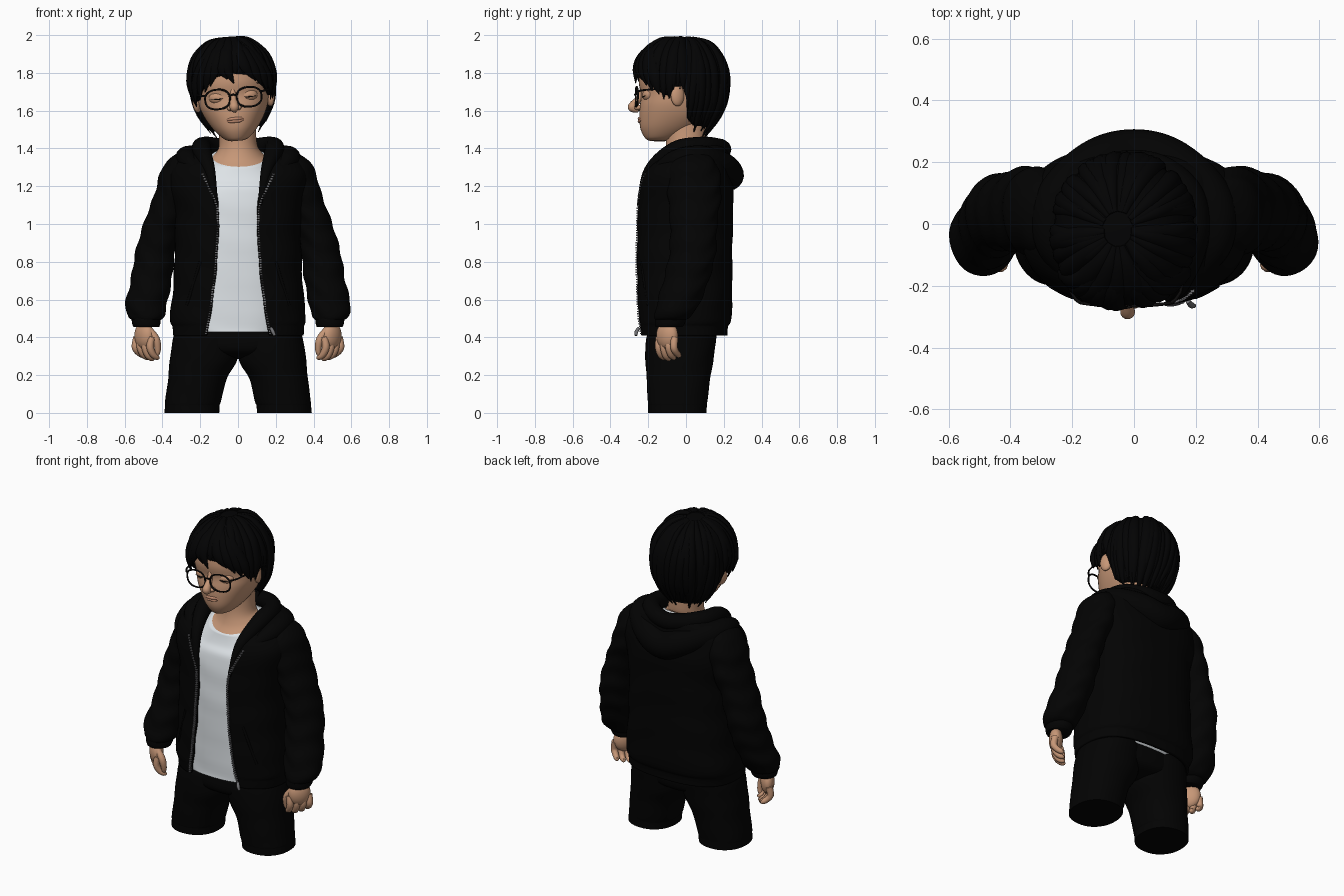
import bpy, bmesh, math, random
from math import sin, cos, pi, radians
from mathutils import Vector, Matrix

random.seed(4)

def material(name, c):
    m = bpy.data.materials.new(name)
    m.diffuse_color = (*c, 1)
    return m

SKIN = material("skin", (0.57, 0.31, 0.185))
LIP = material("lip", (0.51, 0.25, 0.155))
CLOTH = material("black_cloth", (0.0008, 0.0008, 0.0008))
HAIR = material("black_hair", (0.0008, 0.0008, 0.001))
FRAME = material("dark_frame", (0.004, 0.0035, 0.0035))
SHIRT = material("pale_shirt", (0.73, 0.77, 0.80))
METAL = material("zip_metal", (0.16, 0.16, 0.17))

# The head leans slightly to one side
LEAN = Matrix.Translation((-0.01, 0, 1.5)) @ Matrix.Rotation(radians(-5), 4, 'Y') @ Matrix.Translation((0, 0, -1.5))

def finish(name, bm, mat, head=False):
    bmesh.ops.recalc_face_normals(bm, faces=bm.faces)
    me = bpy.data.meshes.new(name)
    bm.to_mesh(me)
    bm.free()
    if head:
        me.transform(LEAN)
    me.polygons.foreach_set("use_smooth", [True] * len(me.polygons))
    me.set_sharp_from_angle(angle=radians(55))
    me.materials.append(mat)
    ob = bpy.data.objects.new(name, me)
    bpy.context.collection.objects.link(ob)
    return ob

def spline(pts, k):
    """Smooth curve through tuples of any length."""
    out, n = [], len(pts)
    for i in range(n - 1):
        a, b, c, d = pts[max(i - 1, 0)], pts[i], pts[i + 1], pts[min(i + 2, n - 1)]
        for j in range(k):
            t = j / k
            out.append(tuple(q + 0.5 * t * (r - p + t * (2 * p - 5 * q + 4 * r - s + t * (3 * (q - r) + s - p)))
                             for p, q, r, s in zip(a, b, c, d)))
    return out + [tuple(pts[-1])]

def skin_rings(bm, rings, closed=True, cap=True):
    vs = [[bm.verts.new(p) for p in r] for r in rings]
    n = len(vs[0])
    for a, b in zip(vs, vs[1:]):
        for i in range(n if closed else n - 1):
            j = (i + 1) % n
            bm.faces.new((a[i], a[j], b[j], b[i]))
    if cap:
        bm.faces.new(vs[0])
        bm.faces.new(vs[-1])

def loft(name, secs, mat, e=2.2, n=48, k=6, fold=(0, 0), gap=None, head=False, cap=True):
    """Stack of rounded sections (cx, cy, z, rx, ry, tilt)."""
    secs = [tuple(s) + (0,) * (6 - len(s)) for s in secs]
    rings = []
    for cx, cy, z, rx, ry, tilt in spline(secs, k):
        a0 = math.asin(min(gap(z) / rx, 0.97) ** (e / 2)) if gap else 0
        ring = []
        for i in range(n):
            a = a0 + (2 * pi - 2 * a0) * i / (n - 1 if gap else n)
            g = 1 + fold[0] * sin(fold[1] * z + 2.5 * sin(a + 0.6) + cos(3 * a))
            x = math.copysign(abs(sin(a)) ** (2 / e), sin(a)) * rx * g
            y = -math.copysign(abs(cos(a)) ** (2 / e), cos(a)) * ry * g
            ring.append((cx + x, cy + y, z + tilt * y))
        rings.append(ring)
    bm = bmesh.new()
    skin_rings(bm, rings, not gap, cap and not gap)
    return finish(name, bm, mat, head)

def add_tube(bm, pts, k=5, n=10, flat=1, ref=(0, 0, 1)):
    """Round tube through points (x, y, z, radius)."""
    path = spline(pts, k)
    u, rings = Vector(ref), []
    for i, p in enumerate(path):
        t = (Vector(path[min(i + 1, len(path) - 1)][:3]) - Vector(path[max(i - 1, 0)][:3])).normalized()
        u = u - t * u.dot(t)
        u = u.normalized() if u.length > 1e-4 else t.orthogonal().normalized()
        w = t.cross(u)
        rings.append([Vector(p[:3]) + max(p[3], 0.001) * (cos(2 * pi * j / n) * w + flat * sin(2 * pi * j / n) * u)
                      for j in range(n)])
    skin_rings(bm, rings)

def tubes(name, paths, mat, head=False, **kw):
    bm = bmesh.new()
    for p in paths:
        add_tube(bm, p, **kw)
    return finish(name, bm, mat, head)

def blob(name, loc, size, mat, head=False, rot=0):
    bm = bmesh.new()
    bmesh.ops.create_uvsphere(bm, u_segments=24, v_segments=14, radius=1,
                              matrix=Matrix.Translation(loc) @ Matrix.Rotation(rot, 4, 'Z') @ Matrix.Diagonal((*size, 1)))
    return finish(name, bm, mat, head)

def table(x, pts):
    for (a, p), (b, q) in zip(pts, pts[1:]):
        if x <= b:
            return p + (q - p) * max(0, (x - a) / (b - a))
    return pts[-1][1]

def flip(path, s):
    return [(s * p[0],) + tuple(p[1:]) for p in path]

# Jacket body, open at the front
BODY = [(0, -0.015, 0.41, 0.335, 0.225, 0), (0, -0.015, 0.46, 0.34, 0.23, 0), (0, -0.01, 0.50, 0.35, 0.24, 0),
        (0, -0.01, 0.65, 0.335, 0.245, 0), (0, -0.01, 0.85, 0.325, 0.245, 0), (0, -0.005, 1.05, 0.325, 0.245, 0),
        (0, 0, 1.2, 0.355, 0.24, 0), (0, 0.01, 1.29, 0.35, 0.215, 0), (0, 0.045, 1.37, 0.28, 0.17, 0),
        (0, 0.06, 1.42, 0.19, 0.14, 0)]
SQ = 2.6
def opening(z):
    return table(z, [(0.41, 0.165), (0.55, 0.14), (0.75, 0.115), (1.0, 0.1), (1.12, 0.105), (1.28, 0.14), (1.42, 0.16)])
jacket = loft("jacket_body", BODY, CLOTH, e=SQ, n=72, fold=(0.008, 30), gap=opening)
mod = jacket.modifiers.new("thickness", 'SOLIDIFY')
mod.thickness, mod.offset = 0.02, 0

def body_front(x, z):
    s = min(spline(BODY, 12), key=lambda q: abs(q[2] - z))
    return s[1] - s[4] * (1 - (abs(x) / s[3]) ** SQ) ** (1 / SQ)

# Hood lying on the shoulders: inner rim and draped outer layer
def u_shape(half):
    return half + flip(half[:-1], -1)[::-1]
tubes("hood_rim", [u_shape([(0.115, -0.25, 1.1, 0.01), (0.15, -0.195, 1.28, 0.03), (0.19, -0.06, 1.385, 0.05),
                            (0.18, 0.08, 1.41, 0.052), (0.1, 0.165, 1.405, 0.05), (0, 0.19, 1.395, 0.05)])], CLOTH, n=16, k=7)
tubes("hood_drape", [u_shape([(0.2, -0.18, 1.27, 0.02), (0.265, -0.06, 1.335, 0.055), (0.25, 0.08, 1.345, 0.07),
                              (0.13, 0.19, 1.3, 0.08), (0, 0.222, 1.26, 0.085)])], CLOTH, n=18, k=7)

# Zip teeth along both jacket edges, and the pull
bm = bmesh.new()
for s in (-1, 1):
    for i in range(66):
        z = 0.42 + 0.013 * i
        x = opening(z) + 0.006 + max(0, z - 1.08) * 0.25
        bmesh.ops.create_cube(bm, size=1, matrix=Matrix.Translation((s * x, body_front(x, z) - 0.012, z))
                              @ Matrix.Diagonal((0.012, 0.012, 0.007, 1)))
finish("zip_teeth", bm, METAL)
tubes("zip_pull", [[(0.175, -0.25, 0.45, 0.008), (0.185, -0.262, 0.43, 0.01), (0.195, -0.265, 0.41, 0.007)]], METAL)
tubes("pocket_welts", [[(s * x, body_front(x, z) - 0.008, z, 0.008) for x, z in ((0.2, 0.8), (0.23, 0.7), (0.27, 0.57))]
                       for s in (-1, 1)], CLOTH)

# Shirt, with a neckline lower at the front
loft("shirt", [(0, -0.045, 0.427, 0.27, 0.195), (0, -0.03, 0.5, 0.3, 0.208), (0, -0.015, 0.85, 0.295, 0.225),
               (0, -0.005, 1.05, 0.295, 0.226), (0, 0, 1.2, 0.3, 0.215, 0.1), (0, 0, 1.29, 0.24, 0.18, 0.3),
               (0.005, -0.035, 1.352, 0.145, 0.123, 0.42)], SHIRT, e=2.4, fold=(0.007, 34))

# Trousers
loft("trouser_seat", [(0, -0.03, 0.285, 0.03, 0.06), (0, -0.03, 0.31, 0.2, 0.15), (0, -0.03, 0.36, 0.33, 0.18),
                      (0, -0.02, 0.48, 0.31, 0.17)], CLOTH)
for s in (-1, 1):
    loft("trouser_leg", [(s * 0.245, -0.045, 0, 0.145, 0.155), (s * 0.242, -0.045, 0.04, 0.145, 0.156),
                         (s * 0.238, -0.045, 0.06, 0.148, 0.158), (s * 0.215, -0.04, 0.18, 0.155, 0.168),
                         (s * 0.183, -0.035, 0.28, 0.178, 0.18), (s * 0.172, -0.025, 0.4, 0.17, 0.185),
                         (s * 0.165, -0.01, 0.45, 0.15, 0.16)], CLOTH, fold=(0.005, 40))

# Sleeves, cuffs and hands
for s in (-1, 1):
    loft("sleeve", [(s * x, y, z, rx, ry) for x, y, z, rx, ry in (
        (0.27, 0.04, 1.375, 0.05, 0.07), (0.295, 0.04, 1.33, 0.085, 0.115), (0.315, 0.04, 1.26, 0.1, 0.14),
        (0.345, 0.045, 1.15, 0.1, 0.14), (0.4, 0.04, 1.0, 0.1, 0.125), (0.438, 0.035, 0.85, 0.105, 0.123),
        (0.46, 0.0, 0.7, 0.108, 0.12), (0.487, -0.045, 0.57, 0.11, 0.112), (0.487, -0.07, 0.51, 0.095, 0.095),
        (0.485, -0.085, 0.49, 0.07, 0.075))], CLOTH, e=2, k=8, fold=(0.035, 48))
    loft("cuff", [(s * 0.485, -0.09, 0.455, 0.068, 0.07), (s * 0.486, -0.085, 0.475, 0.075, 0.08),
                  (s * 0.487, -0.08, 0.52, 0.078, 0.083)], CLOTH, e=2)
    blob("palm", (s * 0.497, -0.1, 0.41), (0.04, 0.066, 0.075), SKIN, rot=s * radians(-38))
    fingers = []
    for i in range(4):
        x, y, d = 0.535 - 0.026 * i, -0.06 - 0.027 * i, (0.018, 0.006, 0, 0.006)[i]
        fingers.append(flip([(x, y, 0.4, 0.02), (x + 0.008, y - 0.004, 0.35, 0.02), (x - 0.006, y + 0.006, 0.305 + d, 0.018),
                             (x - 0.028, y + 0.022, 0.288 + d, 0.015), (x - 0.038, y + 0.03, 0.29 + d, 0.006)], s))
    fingers.append(flip([(0.47, -0.13, 0.44, 0.018), (0.435, -0.135, 0.39, 0.021), (0.425, -0.13, 0.34, 0.017),
                         (0.428, -0.125, 0.31, 0.012), (0.429, -0.124, 0.3, 0.004)], s))
    tubes("fingers", fingers, SKIN, ref=(0, 1, 0))

# Neck and head
loft("neck", [(0.005, -0.035, 1.348, 0.143, 0.121, 0.42), (0.005, -0.015, 1.38, 0.118, 0.108, 0.3), (0, 0.0, 1.43, 0.1, 0.105),
              (-0.01, 0.0, 1.58, 0.1, 0.11)], SKIN, e=2)
loft("head", [(0, -0.14, 1.44, 0.03, 0.05), (0, -0.127, 1.453, 0.065, 0.088), (0, -0.09, 1.5, 0.112, 0.15),
              (0, -0.06, 1.56, 0.152, 0.187), (0, -0.05, 1.62, 0.178, 0.195), (0, -0.04, 1.68, 0.19, 0.198),
              (0, -0.03, 1.76, 0.2, 0.22), (0, -0.03, 1.86, 0.18, 0.2), (0, -0.03, 1.93, 0.1, 0.12)], SKIN, e=2.1, head=True)
tubes("nose", [[(0, -0.23, 1.72, 0.012), (0, -0.246, 1.67, 0.016), (0, -0.278, 1.63, 0.023), (0, -0.282, 1.615, 0.023),
                (0, -0.25, 1.603, 0.014)]], SKIN, head=True, n=16, ref=(0, 1, 0))
tubes("lips", [[(-0.055, -0.228, 1.553, 0.004), (-0.025, -0.243, z, 0.008), (0, -0.247, z, 0.009), (0.025, -0.243, z, 0.008),
                (0.055, -0.228, 1.557, 0.004)] for z in (1.557, 1.545)], LIP, head=True)
for s in (-1, 1):
    blob("nostril", (s * 0.023, -0.254, 1.615), (0.015, 0.02, 0.014), SKIN, True)
    blob("eyelid", (s * 0.08, -0.198, 1.676), (0.05, 0.032, 0.034), SKIN, True, rot=s * 0.25)
    blob("ear", (s * 0.193, -0.045, 1.665), (0.022, 0.038, 0.058), SKIN, True, rot=s * 0.4)
    tubes("lash_line", [flip([(0.045, -0.226, 1.671, 0.001), (0.08, -0.231, 1.667, 0.003), (0.12, -0.214, 1.669, 0.001)], s)], FRAME, True)
    tubes("eyebrow", [flip([(0.035, -0.236, 1.732, 0.004), (0.085, -0.224, 1.744, 0.006), (0.14, -0.19, 1.735, 0.003)], s)], HAIR, True)

# Glasses
frames = []
for s in (-1, 1):
    rim = []
    for i in range(25):
        a = 2 * pi * i / 24
        x = 0.084 + 0.066 * math.copysign(abs(cos(a)) ** 0.85, cos(a))
        rim.append((s * x, -0.266 + 0.5 * x * x, 1.667 + 0.052 * math.copysign(abs(sin(a)) ** 0.85, sin(a)), 0.005))
    frames.append(rim)
    frames.append(flip([(0.148, -0.254, 1.69, 0.006), (0.178, -0.22, 1.695, 0.005), (0.2, -0.1, 1.7, 0.005), (0.203, -0.03, 1.7, 0.005)], s))
frames.append([(-0.018, -0.266, 1.68, 0.005), (0, -0.27, 1.686, 0.005), (0.018, -0.266, 1.68, 0.005)])
tubes("glasses_frame", frames, FRAME, True, k=2, n=8)

# Hair: a cap down to a hairline, covered with tapered locks
LINE = [(0, 1.80), (25, 1.785), (45, 1.73), (65, 1.67), (73, 1.66), (80, 1.71), (93, 1.71), (99, 1.54), (110, 1.51), (180, 1.5)]
def hair_pt(a, v, lift=0):
    deg = abs((math.degrees(a) + 180) % 360 - 180)
    low = table(deg, LINE)
    z = low + (1.988 - low) * (1 - v * v)
    if z > 1.74:
        h = (z - 1.74) / 0.25
        fx, fy = max(0, 1 - h ** 2.1) ** 0.45, max(0, 1 - h ** 2.4) ** 0.42
    else:
        fx = fy = 1 - 0.36 * ((1.74 - z) / 0.24) ** 2
    return (sin(a) * (0.228 * fx + lift), -0.02 - cos(a) * (0.242 * fy + lift), z)

bm = bmesh.new()
skin_rings(bm, [[hair_pt(2 * pi * i / 72, 0.03 + 0.97 * j / 20) for i in range(72)] for j in range(21)], cap=False)
bm.faces.new([v for v in bm.verts][:72])
cap = finish("hair_cap", bm, HAIR, True)
mod = cap.modifiers.new("thickness", 'SOLIDIFY')
mod.thickness, mod.offset = 0.035, -1

locks = []
for i in range(46):
    a = 2 * pi * (i + random.uniform(-0.35, 0.35)) / 46
    end, sw, fat = random.uniform(0.98, 1.05), random.uniform(-0.25, 0.25), random.uniform(0.8, 1.3)
    locks.append([hair_pt(a + sw * (1 - v), v * end) + (r * fat,) for v, r in
                  ((0.06, 0.008), (0.3, 0.02), (0.6, 0.026), (0.85, 0.022), (1, 0.003))])
# Parted fringe hanging over the forehead
for a, z, sw in ((-0.95, 1.65, -.08), (-0.75, 1.67, -.1), (-0.55, 1.71, -.12), (-0.4, 1.74, -.12), (-0.1, 1.745, 0.14),
                 (-0.2, 1.77, 0.1), (0.36, 1.755, 0.18), (0.58, 1.72, 0.14), (0.78, 1.69, 0.1), (0.95, 1.67, 0.1)):
    tip = hair_pt(a + sw, 1, 0.008)
    locks.append([hair_pt(a * 0.6, 0.3) + (0.014,), hair_pt(a * 0.8, 0.65, 0.004) + (0.032,),
                  hair_pt(a, 0.9, 0.01) + (0.032,), (tip[0], tip[1], z, 0.003)])
tubes("hair_locks", locks, HAIR, True, n=8, flat=0.65)
